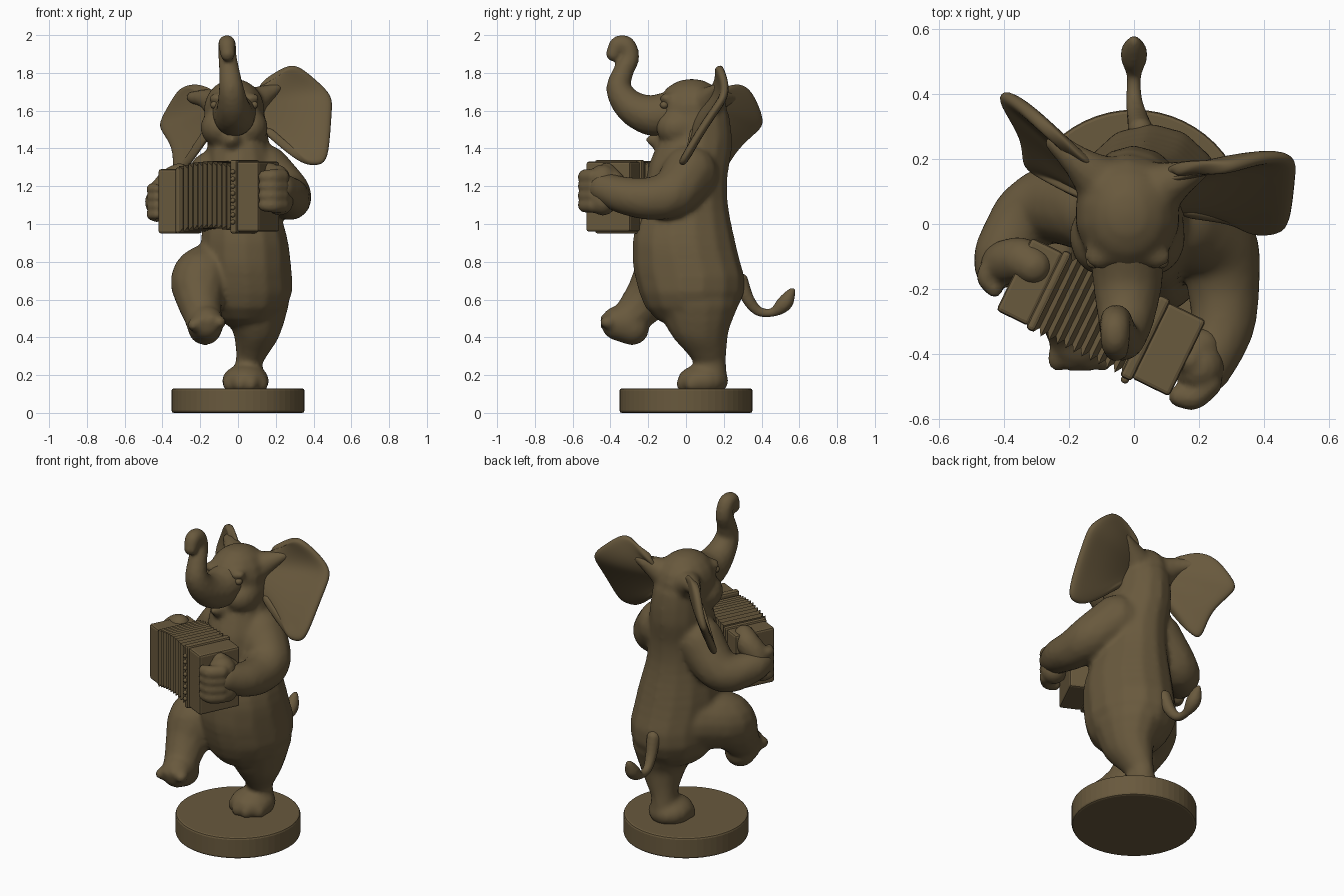
import bpy, bmesh, math
from mathutils import Vector, Matrix

cube = bpy.data.objects.get("Cube")
if cube:
    bpy.data.objects.remove(cube)

bronze = bpy.data.materials.new("dark bronze")
bronze.use_nodes = True
COLOUR = (0.14, 0.1, 0.047, 1)
bronze.diffuse_color = COLOUR
bronze.node_tree.nodes["Principled BSDF"].inputs["Base Color"].default_value = COLOUR

# One unit ball, reused for every rounded form
unit = bmesh.new()
bmesh.ops.create_uvsphere(unit, u_segments=14, v_segments=9, radius=1)
BALL_VERTS = [v.co.copy() for v in unit.verts]
BALL_FACES = [[v.index for v in f.verts] for f in unit.faces]
unit.free()


def add_object(name, mesh):
    mesh.materials.append(bronze)
    obj = bpy.data.objects.new(name, mesh)
    bpy.context.collection.objects.link(obj)
    return obj


def make(name, bm, smooth=False):
    bmesh.ops.recalc_face_normals(bm, faces=bm.faces)
    for f in bm.faces:
        f.smooth = smooth
    mesh = bpy.data.meshes.new(name)
    bm.to_mesh(mesh)
    bm.free()
    return add_object(name, mesh)


def make_balls(name, balls):
    """One mesh from a list of (centre, radii)."""
    verts, faces = [], []
    for centre, radii in balls:
        start = len(verts)
        verts += [[c + a * r for c, a, r in zip(centre, v, radii)] for v in BALL_VERTS]
        faces += [[start + i for i in f] for f in BALL_FACES]
    mesh = bpy.data.meshes.new(name)
    mesh.from_pydata(verts, [], faces)
    mesh.shade_smooth()
    return add_object(name, mesh)


def spline(points, t):
    """Smooth value along a list of (x, y, z, radius) points."""
    i = min(int(t), len(points) - 2)
    f = t - i
    p = [Vector(points[max(0, min(len(points) - 1, i + k))]) for k in (-1, 0, 1, 2)]
    return 0.5 * (2 * p[1] + (p[2] - p[0]) * f + (2 * p[0] - 5 * p[1] + 4 * p[2] - p[3]) * f ** 2
                  + (3 * p[1] - p[0] - 3 * p[2] + p[3]) * f ** 3)


def limb(points, deep=1.0, steps=7):
    """Run of overlapping balls, later fused into one skin."""
    run = [spline(points, k / steps) for k in range((len(points) - 1) * steps + 1)]
    return [((x, y, z), (r, r * deep, r)) for x, y, z, r in run]


def fuse(obj, voxel, rounds):
    remesh = obj.modifiers.new("Fuse", 'REMESH')
    remesh.mode = 'VOXEL'
    remesh.voxel_size = voxel
    remesh.use_smooth_shade = True
    soften = obj.modifiers.new("Soften", 'SMOOTH')
    soften.factor = 0.5
    soften.iterations = rounds


# Round plinth
bm = bmesh.new()
bmesh.ops.create_cone(bm, cap_ends=True, segments=56, radius1=0.352, radius2=0.352,
                      depth=0.13, matrix=Matrix.Translation((0, 0, 0.065)))
rim = make("plinth", bm).modifiers.new("Rim", 'BEVEL')
rim.width = 0.012
rim.segments = 2

# Torso and neck
body = limb([(.05, .03, .68, .245), (.035, -.01, .86, .24), (.02, -.005, 1.08, .2),
             (.015, .01, 1.27, .185), (.0, .05, 1.42, .168), (-.01, .05, 1.54, .16)], 1.16, 10)
# Standing leg and foot
body += limb([(.09, .06, .6, .185), (.1, .07, .47, .137), (.08, .105, .36, .095),
              (.06, .125, .28, .073), (.055, .12, .2, .082)], 1.2)
body.append(((.04, .09, .17), (.128, .138, .088)))
body += [((x, y, .155), (.037, .037, .045))
         for x, y in ((-.045, .03), (.01, -.015), (.07, -.015), (.125, .03))]
# Raised leg and foot
body += limb([(-.06, .02, .74, .18), (-.19, -.11, .71, .165), (-.205, -.19, .62, .13),
              (-.19, -.27, .53, .105), (-.175, -.32, .475, .1)])
body += limb([(-.175, -.285, .45, .092), (-.165, -.36, .475, .092)])
body += [((x, -.415, z), (.035, .042, .035))
         for x, z in ((-.235, .465), (-.19, .49), (-.14, .495), (-.095, .48))]
# Arms
body += limb([(.14, .02, 1.27, .15), (.25, -.06, 1.17, .13), (.275, -.18, 1.135, .115),
              (.27, -.32, 1.15, .1), (.22, -.44, 1.19, .085)])
body += limb([(-.13, .05, 1.25, .14), (-.25, .06, 1.12, .122), (-.33, .02, 1.09, .108),
              (-.4, -.08, 1.11, .09), (-.42, -.13, 1.12, .075)])
# Head, cheeks, brows, lower jaw and ear roots
body.append(((-.02, .03, 1.6), (.165, .19, .17)))
for side in (-1, 1):
    body.append(((side * .08 - .02, -.04, 1.51), (.1, .12, .1)))
    body.append(((side * .085 - .02, -.1, 1.665), (.05, .04, .03)))
body += limb([(-.02, -.05, 1.45, .09), (-.03, -.14, 1.44, .05), (-.03, -.19, 1.445, .025)])
body += limb([(.06, .1, 1.63, .09), (.14, .14, 1.68, .055), (.21, .17, 1.72, .03)])
body += limb([(-.09, .12, 1.62, .09), (-.16, .18, 1.66, .055), (-.24, .25, 1.67, .035)])
fuse(make_balls("elephant_body", body), 0.015, 6)

# Raised trunk, and tail with its tuft
trunk = limb([(-.02, -.06, 1.59, .12), (-.02, -.18, 1.575, .108), (-.025, -.29, 1.62, .087),
              (-.035, -.354, 1.71, .068), (-.045, -.335, 1.8, .056), (-.055, -.297, 1.88, .05),
              (-.058, -.315, 1.945, .048), (-.058, -.36, 1.948, .046), (-.055, -.384, 1.9, .04)])
fuse(make_balls("trunk", trunk), 0.012, 4)
tail = limb([(.02, .29, .7, .04), (.01, .33, .6, .033), (.0, .385, .538, .026), (.0, .46, .533, .024),
             (.0, .52, .578, .042), (.0, .55, .625, .028), (.0, .565, .65, .014)])
fuse(make_balls("tail", tail), 0.009, 3)


# Flapping ears: sheets spread from the head to a curved rim
def ear(name, root_top, root_low, edge_points, cup):
    bm = bmesh.new()
    rows = []
    for i, edge in enumerate(edge_points):
        root = Vector(root_top).lerp(Vector(root_low), i / (len(edge_points) - 1))
        row = []
        for j in range(6):
            p = root.lerp(Vector(edge), j / 5)
            p.y += cup * math.sin(math.pi * j / 5)
            row.append(bm.verts.new(p))
        rows.append(row)
    for a, b in zip(rows, rows[1:]):
        for j in range(5):
            bm.faces.new((a[j], a[j + 1], b[j + 1], b[j]))
    obj = make(name, bm, True)
    sheet = obj.modifiers.new("Thickness", 'SOLIDIFY')
    sheet.thickness = 0.045
    sheet.offset = 0
    obj.modifiers.new("Round", 'SUBSURF').levels = 2


ear("left_ear", (.07, .13, 1.69), (.1, .04, 1.52),
    [(.14, .14, 1.74), (.21, .17, 1.8), (.275, .17, 1.845), (.33, .18, 1.835), (.42, .21, 1.76),
     (.505, .21, 1.68), (.5, .15, 1.6), (.49, .05, 1.45), (.475, -.02, 1.325), (.42, -.03, 1.31),
     (.36, -.03, 1.315), (.29, .0, 1.38), (.22, .01, 1.44), (.16, .02, 1.5)], 0.025)
ear("right_ear", (-.1, .13, 1.69), (-.11, .07, 1.52),
    [(-.15, .18, 1.7), (-.2, .22, 1.715), (-.26, .28, 1.745), (-.32, .34, 1.71), (-.37, .385, 1.62),
     (-.42, .415, 1.53), (-.405, .37, 1.485), (-.34, .27, 1.4), (-.345, .2, 1.28), (-.32, .17, 1.25),
     (-.27, .13, 1.33), (-.2, .09, 1.44), (-.155, .07, 1.51)], 0.015)

# Eyes
make_balls("eyes", [((side * .105 - .02, -.115, 1.63), (.022, .022, .02)) for side in (-1, 1)])

# Squeezebox, laid out along x and then turned into place
PLACE = Matrix.Translation((-.1, -.285, 1.14)) @ Matrix.Rotation(math.radians(-26), 4, 'Z')


def block(name, x, width, depth, height, z):
    bm = bmesh.new()
    bmesh.ops.create_cube(bm, size=1, matrix=PLACE @ Matrix.Translation((x, 0, z))
                          @ Matrix.Diagonal((width, depth, height, 1)))
    edge = make(name, bm).modifiers.new("Edges", 'BEVEL')
    edge.width = 0.012
    edge.segments = 2


block("squeezebox_right_end", -.245, .11, .25, .34, -.02)
block("squeezebox_right_frame", -.18, .03, .27, .35, -.015)
block("squeezebox_left_end", .23, .13, .26, .37, .005)
block("squeezebox_left_frame", .15, .04, .28, .39, .005)

# Pleated bellows, arched in the middle
bm = bmesh.new()
FOLDS = 22
rings = []
for k in range(FOLDS + 1):
    t = k / FOLDS
    out = 0 if k % 2 else 0.022
    lift = 0.02 * math.sin(math.pi * t) - 0.01 * (1 - t)
    rings.append([bm.verts.new(PLACE @ Vector((.31 * t - .17, sy * (.115 + out),
                                               lift + sz * (.155 + out))))
                  for sy, sz in ((-1, -1), (1, -1), (1, 1), (-1, 1))])
for a, b in zip(rings, rings[1:]):
    for j in range(4):
        bm.faces.new((a[j], a[(j + 1) % 4], b[(j + 1) % 4], b[j]))
bm.faces.new(rings[0])
bm.faces.new(rings[-1])
make("squeezebox_bellows", bm)

# Button row on the front of the left end
make_balls("squeezebox_buttons", [(PLACE @ Vector((.15, -.142, -.13 + k * .038)), (.013, .013, .013))
                                  for k in range(8)])

# Gripping fists with knuckles
fist = limb([(.22, -.44, 1.12, .075), (.2, -.44, 1.235, .08)])
for k in range(4):
    z = 1.1 + k * .05
    fist += limb([(.23, -.49, z, .042), (.185, -.532, z, .04), (.14, -.53, z, .034)])
fist += limb([(.21, -.38, 1.22, .06), (.17, -.42, 1.28, .045)])
fuse(make_balls("left_hand", fist), 0.011, 2)
fist = limb([(-.41, -.13, 1.09, .065), (-.4, -.12, 1.17, .07), (-.35, -.11, 1.23, .07),
             (-.31, -.13, 1.262, .06)])
for k in range(4):
    z = 1.05 + k * .045
    fist += limb([(-.43, -.13, z, .04), (-.455, -.165, z, .03), (-.43, -.2, z, .026)])
fuse(make_balls("right_hand", fist), 0.011, 2)
